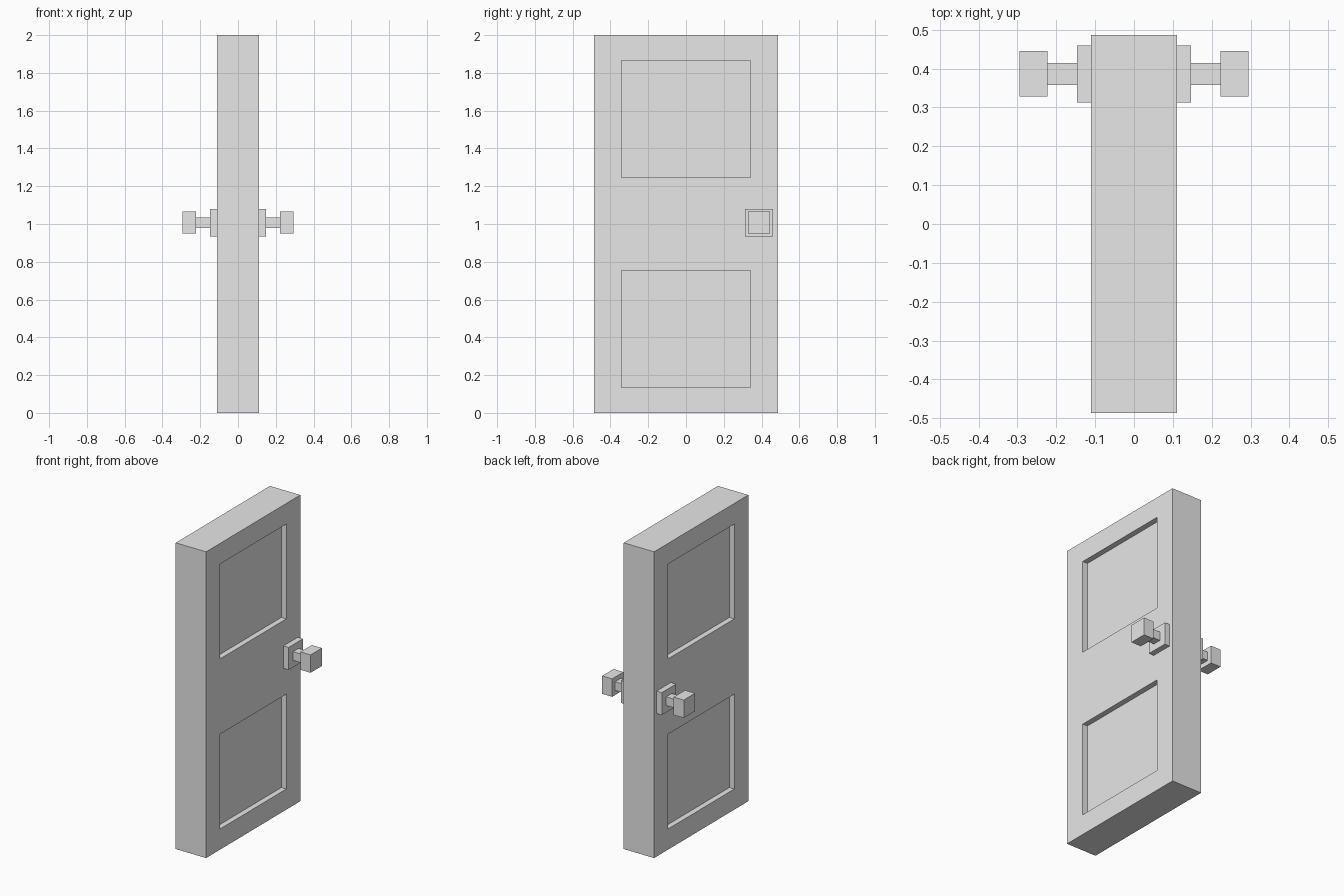
import bpy
import bmesh

if "Cube" in bpy.data.objects:
    bpy.data.objects.remove(bpy.data.objects["Cube"], do_unlink=True)

# Single plain grey finish
GREY = (0.8, 0.8, 0.8, 1.0)
grey = bpy.data.materials.new("plain_grey")
grey.use_nodes = True
grey.diffuse_color = GREY
grey.node_tree.nodes["Principled BSDF"].inputs["Base Color"].default_value = GREY


def add_object(name, bm):
    bmesh.ops.recalc_face_normals(bm, faces=bm.faces)
    mesh = bpy.data.meshes.new(name)
    bm.to_mesh(mesh)
    bm.free()
    mesh.materials.append(grey)
    obj = bpy.data.objects.new(name, mesh)
    bpy.context.collection.objects.link(obj)
    return obj


def add_box(name, center, size):
    bm = bmesh.new()
    bmesh.ops.create_cube(bm, size=1)
    bmesh.ops.scale(bm, vec=size, verts=bm.verts)
    bmesh.ops.translate(bm, vec=center, verts=bm.verts)
    return add_object(name, bm)


HALF_X, HALF_Y, HEIGHT = 0.11, 0.486, 2.0
PANEL_Y, PANEL_Z = 0.341, (0.135, 0.754, 1.246, 1.865)
RECESS = 0.036

# Door slab: a grid on each broad side whose panel cells are pushed inward
bm = bmesh.new()
bmesh.ops.create_cube(bm, size=1)
bmesh.ops.scale(bm, vec=(HALF_X * 2, HALF_Y * 2, HEIGHT), verts=bm.verts)
bmesh.ops.translate(bm, vec=(0, 0, HEIGHT / 2), verts=bm.verts)
cuts = [((0, s * PANEL_Y, 0), (0, 1, 0)) for s in (-1, 1)]
cuts += [((0, 0, z), (0, 0, 1)) for z in PANEL_Z]
for point, normal in cuts:
    bmesh.ops.bisect_plane(bm, geom=bm.verts[:] + bm.edges[:] + bm.faces[:],
                           plane_co=point, plane_no=normal)


def is_panel(face):
    c = face.calc_center_median()
    in_height = any(lo < c.z < hi for lo, hi in (PANEL_Z[:2], PANEL_Z[2:]))
    return abs(face.normal.x) > 0.9 and abs(c.y) < PANEL_Y and in_height


bm.normal_update()
for face in [f for f in bm.faces if is_panel(f)]:
    inward = face.normal * -RECESS
    new = bmesh.ops.extrude_discrete_faces(bm, faces=[face])["faces"][0]
    bmesh.ops.translate(bm, vec=inward, verts=new.verts)
add_object("door_slab", bm)

# Handle on each broad side: square plate, thin stem, block knob
HANDLE_Y, HANDLE_Z = 0.386, 1.007
PARTS = (("handle_plate", HALF_X, 0.147, 0.147),
         ("handle_stem", 0.147, 0.222, 0.057),
         ("handle_knob", 0.222, 0.295, 0.117))
for side, sign in (("left", 1), ("right", -1)):
    for part, start, end, width in PARTS:
        add_box(f"{part}_{side}", (sign * (start + end) / 2, HANDLE_Y, HANDLE_Z),
                (end - start, width, width))
